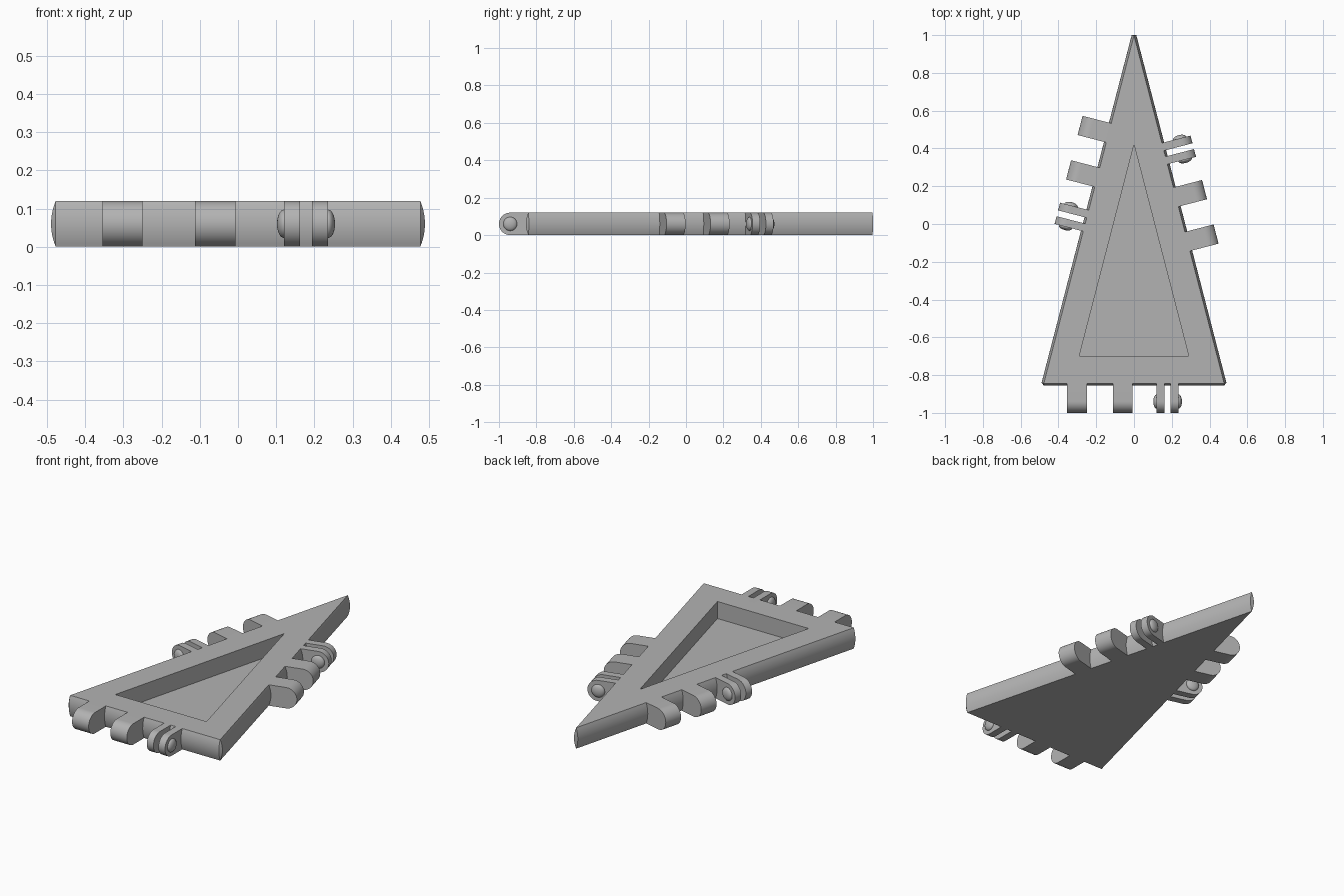
import bpy, bmesh, math
from mathutils import Matrix, Vector

if "Cube" in bpy.data.objects:
    bpy.data.objects.remove(bpy.data.objects["Cube"], do_unlink=True)

H = 0.12            # plate thickness
R = H / 2           # hinge radius
BULGE = 0.0125
PIN = 0.097         # pin centre distance outside the edge

grey = bpy.data.materials.new("grey plastic")
grey.use_nodes = True
grey.diffuse_color = (0.45, 0.45, 0.45, 1)
grey.node_tree.nodes["Principled BSDF"].inputs["Base Color"].default_value = (0.45, 0.45, 0.45, 1)


def finish(bm, name, matrix=None):
    bmesh.ops.recalc_face_normals(bm, faces=bm.faces)
    mesh = bpy.data.meshes.new(name)
    bm.to_mesh(mesh)
    bm.free()
    if matrix:
        mesh.transform(matrix)
    mesh.materials.append(grey)
    ob = bpy.data.objects.new(name, mesh)
    bpy.context.collection.objects.link(ob)
    return ob


def loft(rings, name, matrix=None):
    """Skin a stack of equal rings and cap both ends."""
    bm = bmesh.new()
    loops = [[bm.verts.new(p) for p in ring] for ring in rings]
    n = len(loops[0])
    for a, b in zip(loops, loops[1:]):
        for i in range(n):
            j = (i + 1) % n
            bm.faces.new((a[i], a[j], b[j], b[i]))
    bm.faces.new(loops[0][::-1])
    bm.faces.new(loops[-1])
    bmesh.ops.remove_doubles(bm, verts=bm.verts, dist=1e-5)
    return finish(bm, name, matrix)


def ellipsoid(name, matrix, t, r, depth):
    """Flattened ball on the hinge axis at position t along the edge."""
    bm = bmesh.new()
    bmesh.ops.create_uvsphere(bm, u_segments=32, v_segments=16, radius=1)
    place = Matrix.Translation((t, PIN, R)) @ Matrix.Diagonal((depth, r, r, 1))
    return finish(bm, name, matrix @ place)


def carve(ob, cutter):
    mod = ob.modifiers.new("cut", "BOOLEAN")
    mod.operation, mod.object, mod.solver = "DIFFERENCE", cutter, "EXACT"
    bpy.context.view_layer.objects.active = ob
    bpy.ops.object.modifier_apply(modifier=mod.name)
    bpy.data.objects.remove(cutter, do_unlink=True)


def tongue(name, matrix, t0, t1, root):
    """Round-ended hinge leaf between t0 and t1 along the edge."""
    arc = [math.pi * (i / 24 - 0.5) for i in range(25)]
    prof = [(root, 0)] + [(PIN + R * math.cos(a), R + R * math.sin(a)) for a in arc] + [(root, H)]
    return loft([[(t, o, z) for o, z in prof] for t in (t0, t1)], name, matrix)


# Triangular plate with bowed sides and small flat corner facets
corners = [Vector((-0.477, -0.843)), Vector((0.477, -0.843)), Vector((0, 0.997))]
rings = []
STEPS = 12
for k in range(STEPS + 1):
    z = k / STEPS
    off = BULGE * 4 * z * (1 - z) + 1e-4
    ring = []
    for i in range(3):
        a, b = corners[i], corners[(i + 1) % 3]
        d = (b - a).normalized()
        n = Vector((d.y, -d.x)) * off
        ring += [(*(a + n), z * H), (*(b + n), z * H)]
    rings.append(ring)
plate = loft(rings, "triangle_plate")

# Triangular pocket
pocket = [(-0.29, -0.70), (0.29, -0.70), (0, 0.42)]
carve(plate, loft([[(x, y, z) for x, y in pocket] for z in (0.022, 0.2)], "pocket_cutter"))

# One hinge set per side: two socket lugs and a pair of snap fingers
parts = [plate]
for i, (side, shift) in enumerate((("front", 0), ("left", 0.142), ("right", -0.131))):
    a, b = corners[i], corners[(i + 1) % 3]
    d = (b - a).normalized()
    n = Vector((d.y, -d.x))
    foot = n * a.dot(n) + d * shift
    frame = Matrix(((d.x, n.x, 0, foot.x), (d.y, n.y, 0, foot.y), (0, 0, 1, 0), (0, 0, 0, 1)))

    # Notch that frees the fingers
    box = [(0.102, -0.073), (0.253, -0.073), (0.253, 0.05), (0.102, 0.05)]
    carve(plate, loft([[(t, o, z) for t, o in box] for z in (-0.1, 0.2)], "notch_cutter", frame))

    for name, t0, t1, socket in (("outer", -0.355, -0.25, -0.25), ("inner", -0.112, -0.007, -0.112)):
        lug = tongue(f"{side}_{name}_lug", frame, t0, t1, 0)
        carve(lug, ellipsoid("socket_cutter", frame, socket, 0.034, 0.02))
        parts.append(lug)

    for name, t0, t1, face in (("first", 0.12, 0.162, 0.12), ("second", 0.194, 0.236, 0.236)):
        parts.append(tongue(f"{side}_{name}_finger", frame, t0, t1, -0.073))
        parts.append(ellipsoid(f"{side}_{name}_knob", frame, face, 0.037, 0.018))

# Smooth the curves, keep edges crisp
bpy.ops.object.select_all(action="DESELECT")
for ob in parts:
    ob.select_set(True)
bpy.context.view_layer.objects.active = plate
bpy.ops.object.shade_smooth_by_angle(angle=math.radians(25))
